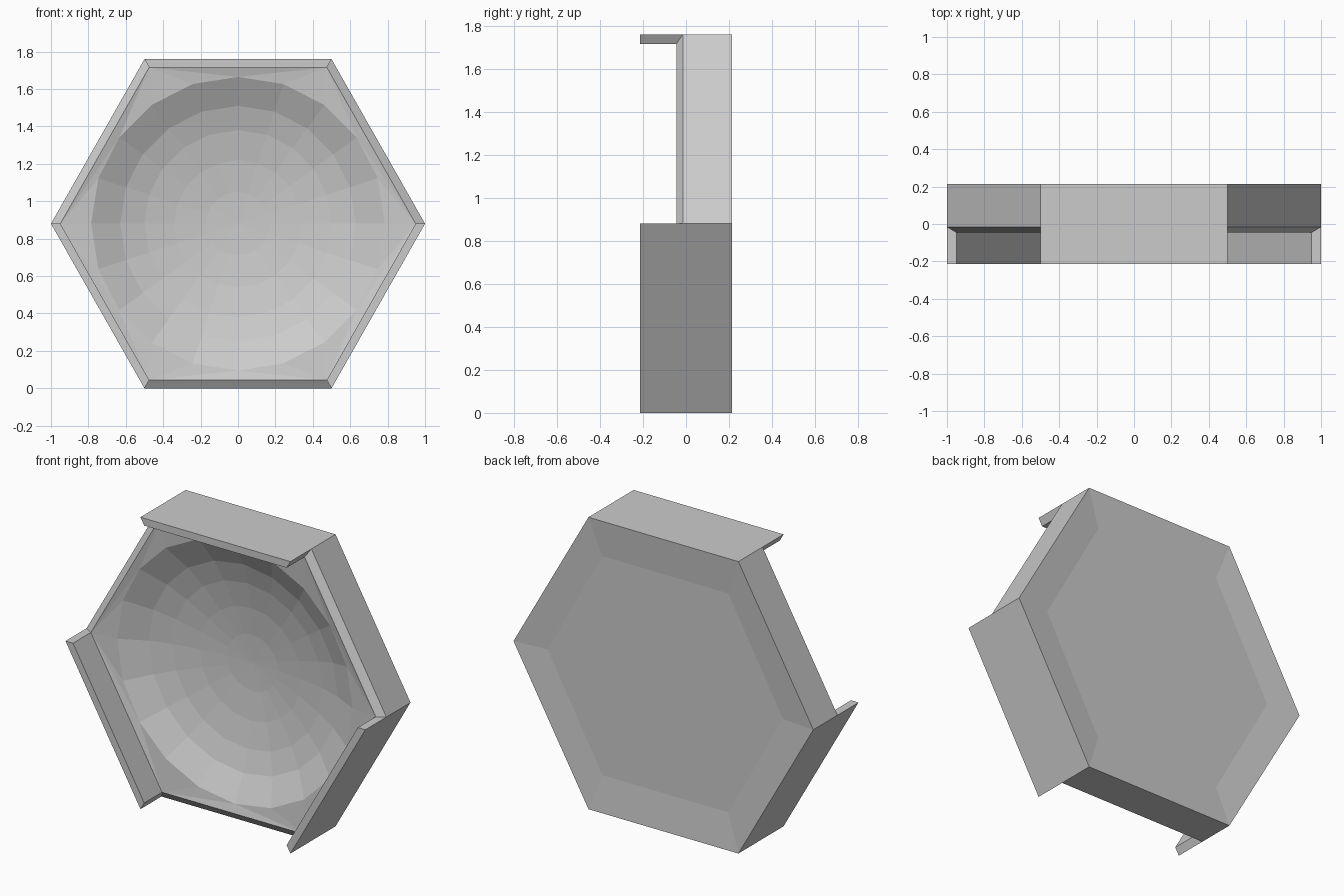
import bpy, bmesh, math

if "Cube" in bpy.data.objects:
    bpy.data.objects.remove(bpy.data.objects["Cube"])

CZ = 0.88            # centre height
SZ = 0.88 / math.sin(math.pi / 3)


def ring(bm, n, r, y, sz=1.0):
    """Loop of n vertices in the XZ plane at depth y."""
    return [bm.verts.new((r * math.cos(2 * math.pi * i / n), y,
                          CZ + r * sz * math.sin(2 * math.pi * i / n)))
            for i in range(n)]


def stitch(bm, a, b):
    """Join two equal loops with quads, or unequal loops with triangles."""
    na, nb = len(a), len(b)
    if na == nb:
        for i in range(na):
            bm.faces.new((a[i], a[(i + 1) % na], b[(i + 1) % nb], b[i]))
        return
    i = j = 0
    while i < na or j < nb:
        if j >= nb or (i < na and (i + 0.5) / na < (j + 0.5) / nb):
            bm.faces.new((a[i % na], a[(i + 1) % na], b[j % nb]))
            i += 1
        else:
            bm.faces.new((a[i % na], b[(j + 1) % nb], b[j % nb]))
            j += 1


def finish(bm, name):
    bmesh.ops.recalc_face_normals(bm, faces=bm.faces)
    me = bpy.data.meshes.new(name)
    bm.to_mesh(me)
    bm.free()
    ob = bpy.data.objects.new(name, me)
    bpy.context.collection.objects.link(ob)
    return ob


# Hexagonal body: recessed back, outer wall, bevelled front lip, faceted bowl
bm = bmesh.new()
recess = [bm.verts.new((x, 0.197, CZ + z)) for x, z in
          ((0.785, 0), (0.42, 0.66), (-0.42, 0.66), (-0.785, 0), (-0.42, -0.66), (0.42, -0.66))]
loops = [recess, ring(bm, 6, 1.0, 0.215, SZ),
         ring(bm, 6, 1.0, -0.015, SZ), ring(bm, 6, 0.95, -0.045, SZ)]
for r, y in ((0.785, -0.03), (0.63, 0.05), (0.50, 0.09), (0.34, 0.12), (0.17, 0.138)):
    loops.append(ring(bm, 20, r, y))
bm.faces.new(loops[0])
for a, b in zip(loops, loops[1:]):
    stitch(bm, a, b)
centre = bm.verts.new((0, 0.144, CZ))
last = loops[-1]
for i in range(20):
    bm.faces.new((last[i], last[(i + 1) % 20], centre))
finish(bm, "hex_dish_body")

# Three forward flanges on alternate sides
for name, side in (("top_flange", 1), ("lower_left_flange", 3), ("lower_right_flange", 5)):
    bm = bmesh.new()

    def corner(i, r, y):
        a = math.radians(60 * i)
        return bm.verts.new((r * math.cos(a), y, CZ + r * SZ * math.sin(a)))

    section = [(1.0, -0.015), (1.0, -0.215), (0.95, -0.215), (0.95, -0.045)]
    p = [corner(side, *s) for s in section]
    q = [corner(side + 1, *s) for s in section]
    bm.faces.new(p)
    bm.faces.new(q[::-1])
    for i in range(3):      # open where it meets the body lip
        bm.faces.new((p[i], p[i + 1], q[i + 1], q[i]))
    finish(bm, name)
